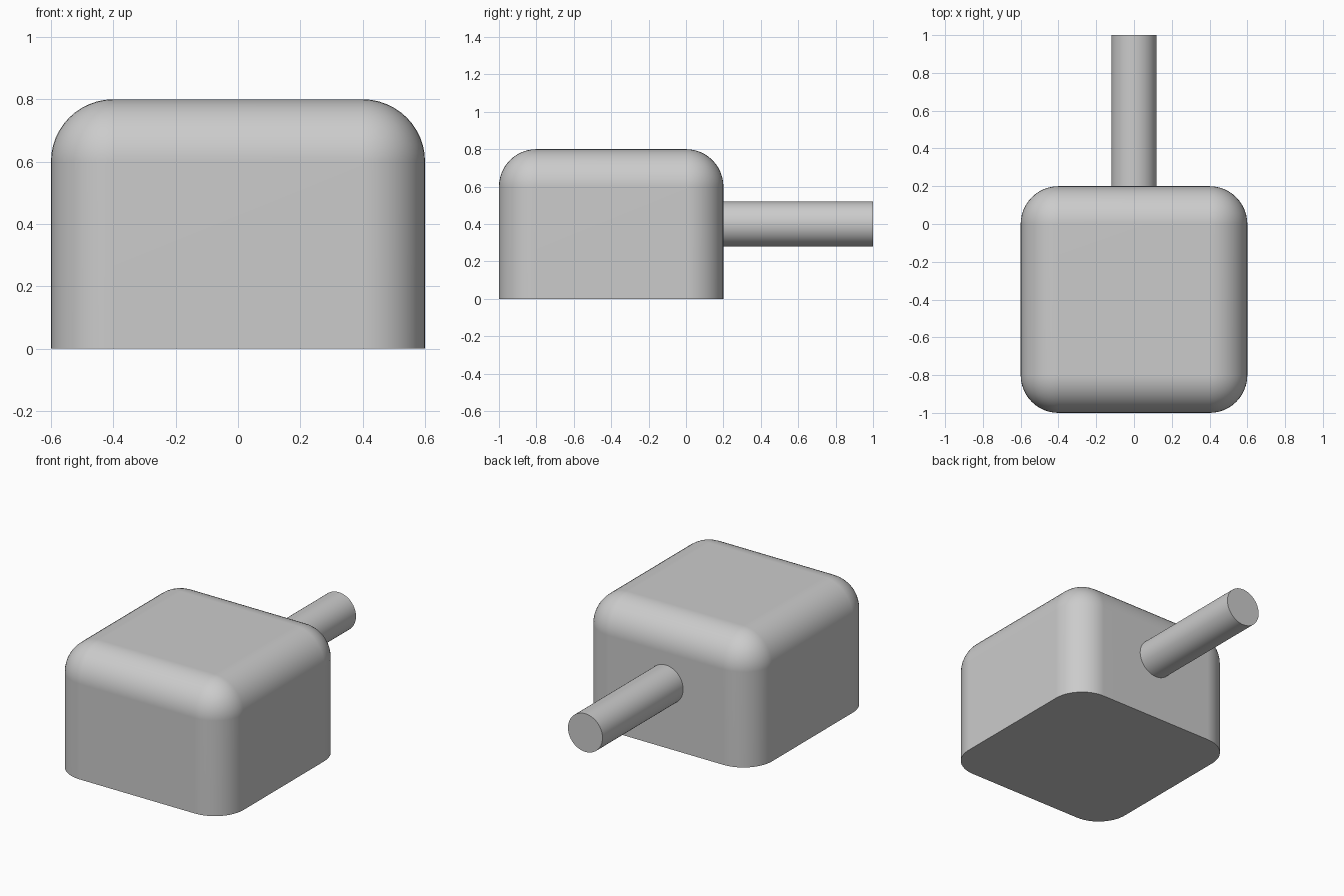
import bpy
import bmesh
from math import radians
from mathutils import Matrix, Vector

default = bpy.data.objects.get("Cube")
if default:
    bpy.data.objects.remove(default, do_unlink=True)

GREY = (0.6, 0.6, 0.6, 1.0)
grey = bpy.data.materials.new("plain grey")
grey.use_nodes = True
grey.diffuse_color = GREY
grey.node_tree.nodes["Principled BSDF"].inputs["Base Color"].default_value = GREY


def finish(name, bm):
    """Turn a bmesh into a smooth shaded object with crisp hard edges."""
    bmesh.ops.recalc_face_normals(bm, faces=bm.faces)
    mesh = bpy.data.meshes.new(name)
    bm.to_mesh(mesh)
    bm.free()
    mesh.materials.append(grey)
    obj = bpy.data.objects.new(name, mesh)
    bpy.context.collection.objects.link(obj)
    bpy.ops.object.select_all(action="DESELECT")
    obj.select_set(True)
    bpy.context.view_layer.objects.active = obj
    bpy.ops.object.shade_smooth_by_angle(angle=radians(35))
    weighted = obj.modifiers.new("Weighted Normal", "WEIGHTED_NORMAL")
    weighted.keep_sharp = True
    return obj


# Block body: every edge rounded except those around the flat base
size = Vector((1.2, 1.2, 0.8))
bm = bmesh.new()
bmesh.ops.create_cube(bm, size=1)
bmesh.ops.scale(bm, vec=size, verts=bm.verts)
bmesh.ops.translate(bm, vec=(0, -0.4, size.z / 2), verts=bm.verts)
rounded = [e for e in bm.edges if any(v.co.z > 0.1 for v in e.verts)]
bmesh.ops.bevel(bm, geom=rounded, offset=0.2, offset_type="OFFSET",
                segments=12, profile=0.5, affect="EDGES", clamp_overlap=True)
finish("block_body", bm)

# Round rod standing out from the back face
start, end = 0.18, 1.0
bm = bmesh.new()
bmesh.ops.create_cone(
    bm, cap_ends=True, segments=64, radius1=0.12, radius2=0.12, depth=end - start,
    matrix=Matrix.Translation((0, (start + end) / 2, 0.4)) @ Matrix.Rotation(radians(90), 4, "X"))
finish("back_rod", bm)
